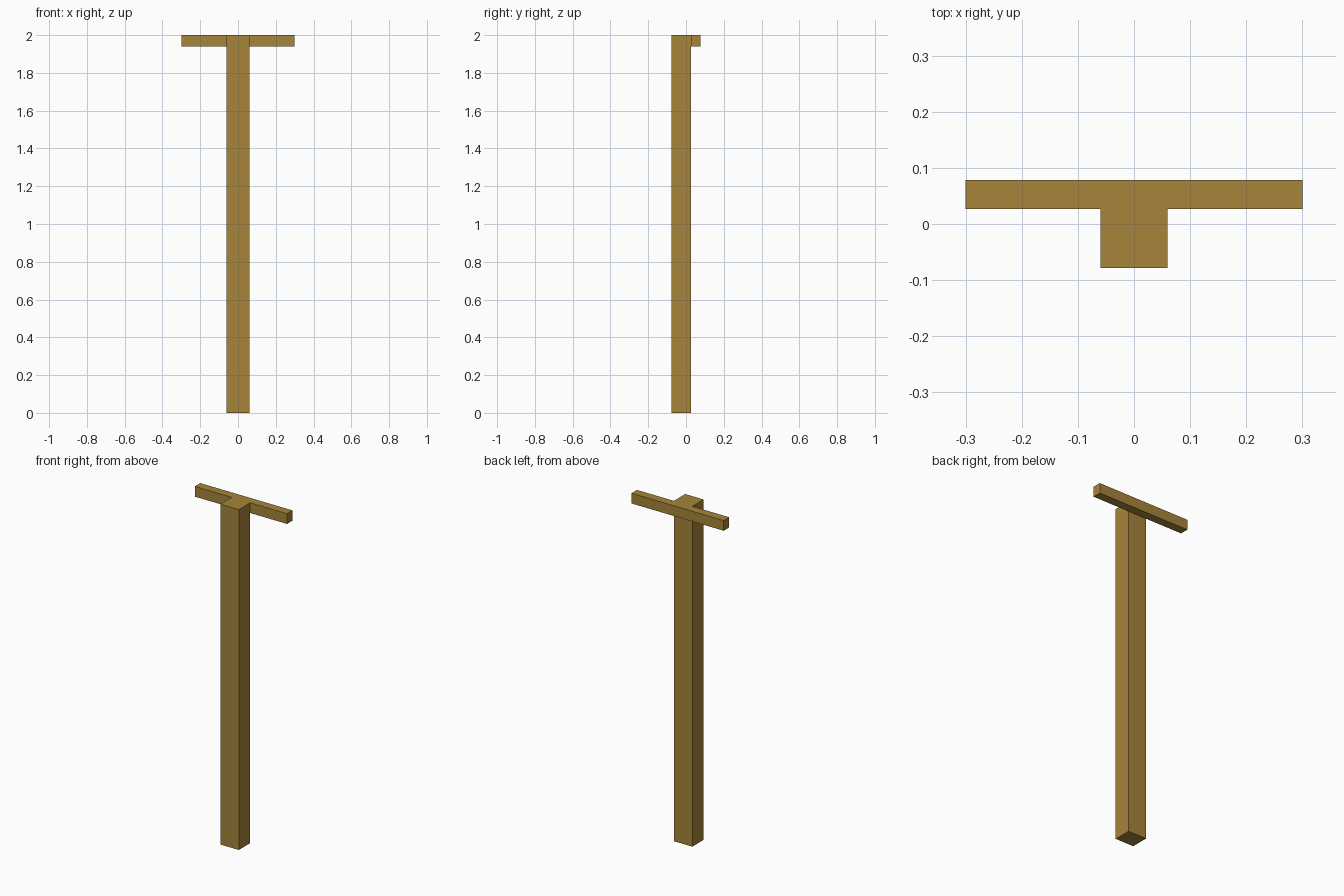
import bpy
from mathutils import Matrix, Vector

cube = bpy.data.objects.get("Cube")
if cube:
    bpy.data.objects.remove(cube, do_unlink=True)

# Wood colour
wood = bpy.data.materials.new("golden_brown_wood")
wood.use_nodes = True
colour = (0.381, 0.231, 0.042, 1)
wood.diffuse_color = colour
wood.node_tree.nodes["Principled BSDF"].inputs["Base Color"].default_value = colour


def beam(name, low, high):
    """Square-edged timber spanning two opposite corners."""
    low, high = Vector(low), Vector(high)
    bpy.ops.mesh.primitive_cube_add(size=1)
    obj = bpy.context.object
    obj.name = obj.data.name = name
    obj.data.transform(Matrix.LocRotScale((low + high) / 2, None, high - low))
    obj.data.materials.append(wood)
    return obj


HEIGHT = 2.0
JOINT_Y = 0.027

# Upright post, with the crossbar fixed flush to the back of its top
beam("post", (-0.06, -0.078, 0), (0.06, JOINT_Y, HEIGHT))
beam("crossbar", (-0.3, JOINT_Y, 1.94), (0.3, 0.078, HEIGHT))
